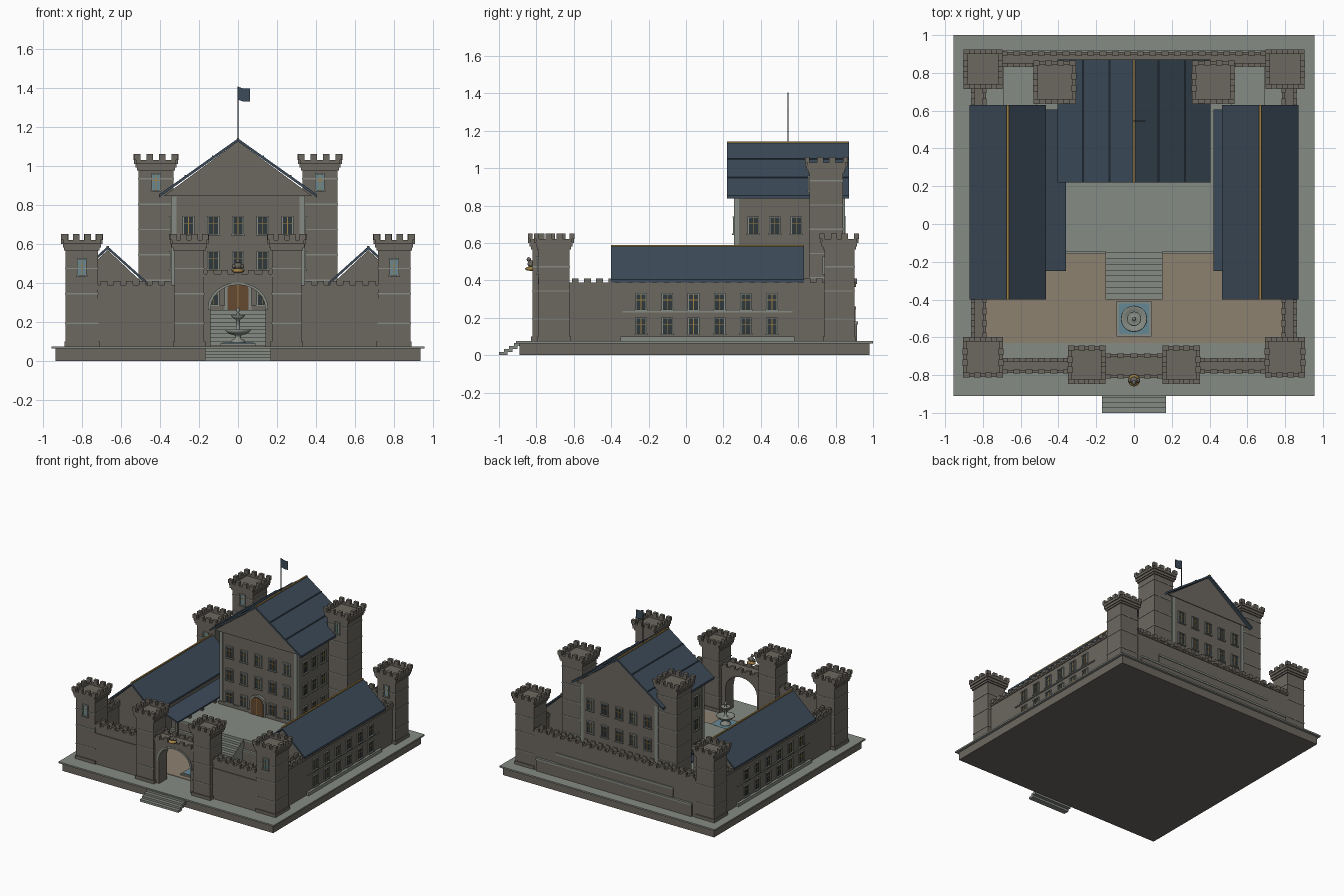
import bpy, bmesh, math
from mathutils import Vector, Matrix

if "Cube" in bpy.data.objects:
    bpy.data.objects.remove(bpy.data.objects["Cube"])

def mat(name, c):
    m = bpy.data.materials.new(name)
    m.diffuse_color = (*c, 1)
    m.use_nodes = True
    m.node_tree.nodes["Principled BSDF"].inputs["Base Color"].default_value = m.diffuse_color
    return m

STONE = mat("stone", (.15, .135, .115)); ROOF = mat("slate", (.045, .07, .1))
TRIM = mat("trim", (.24, .26, .23)); SAND = mat("sand", (.27, .22, .16))
GOLD = mat("gold", (.35, .22, .06)); WATER = mat("water", (.13, .25, .3))
WOOD = mat("wood", (.13, .065, .03)); GLASS = mat("dark_glass", (.03, .04, .045))
parts = {}

def part(name, m):
    if name not in parts:
        parts[name] = (bmesh.new(), m)
    return parts[name][0]

def box(name, m, x0, x1, y0, y1, z0, z1):
    M = Matrix.Translation(((x0+x1)/2, (y0+y1)/2, (z0+z1)/2)) @ Matrix.Diagonal((x1-x0, y1-y0, z1-z0, 1))
    bmesh.ops.create_cube(part(name, m), size=1, matrix=M)

def prism(name, m, pts, y0, y1):
    """Extrude an x-z outline along y."""
    bm = part(name, m)
    f = bm.faces.new([bm.verts.new((x, y0, z)) for x, z in pts])
    r = bmesh.ops.extrude_face_region(bm, geom=[f])
    bmesh.ops.translate(bm, verts=[v for v in r["geom"] if isinstance(v, bmesh.types.BMVert)], vec=(0, y1-y0, 0))

def lathe(name, m, pts, x, y, n=24):
    bm = part(name, m)
    vs = [bm.verts.new((x+r, y, z)) for r, z in pts]
    es = [bm.edges.new(p) for p in zip(vs, vs[1:])]
    bmesh.ops.spin(bm, geom=vs+es, cent=(x, y, 0), axis=(0, 0, 1), angle=2*math.pi, steps=n)
    bmesh.ops.remove_doubles(bm, verts=bm.verts, dist=1e-5)

def window(x, y, z, w, h, nx, ny, glass=GLASS):
    """Framed window on a wall facing (nx, ny), z is the sill."""
    def b(name, m, u0, u1, d0, d1, z0, z1):
        if ny:
            box(name, m, x+u0, x+u1, min(y+d0*ny, y+d1*ny), max(y+d0*ny, y+d1*ny), z0, z1)
        else:
            box(name, m, min(x+d0*nx, x+d1*nx), max(x+d0*nx, x+d1*nx), y+u0, y+u1, z0, z1)
    f = .007
    b("window_panes_"+glass.name, glass, -w/2, w/2, -.01, .003, z, z+h)
    for s in (-1, 1):
        b("window_frames", TRIM, s*w/2-f/2, s*w/2+f/2, -.01, .009, z, z+h)
    b("window_frames", TRIM, -w/2-.008, w/2+.008, -.01, .014, z-.008, z)
    b("window_frames", TRIM, -w/2-.004, w/2+.004, -.01, .011, z+h, z+h+.007)
    b("window_bars", GOLD, -.002, .002, -.01, .006, z, z+h)
    b("window_bars", GOLD, -w/2, w/2, -.01, .006, z+h*.6, z+h*.6+.004)

def tower(name, cx, cy, r, z0, top, bands, win=None):
    """Square tower with flared crown and merlons."""
    def sq(n, m, e, a, b):
        box(n, m, cx-e, cx+e, cy-e, cy+e, a, b)
    sq(name, STONE, r, z0, top-.07)
    sq(name, STONE, r+.007, z0, z0+.03)
    sq(name, STONE, r+.008, top-.085, top-.07)
    sq(name, STONE, r+.015, top-.07, top-.045)
    for z in bands:
        sq("tower_bands", TRIM, r+.003, z, z+.007)
    e = r+.012
    for s in (-1, 1):   # parapet and merlons
        box(name, STONE, cx-e, cx+e, cy+s*e-.011, cy+s*e+.011, top-.05, top-.03)
        box(name, STONE, cx+s*e-.011, cx+s*e+.011, cy-e, cy+e, top-.05, top-.03)
        for i in range(4):
            t = (i-1.5)/1.5*(e-.006)
            box(name, STONE, cx+t-.017, cx+t+.017, cy+s*e-.013, cy+s*e+.013, top-.03, top)
            if 0 < i < 3:
                box(name, STONE, cx+s*e-.013, cx+s*e+.013, cy+t-.017, cy+t+.017, top-.03, top)
    if win:
        window(cx, cy-r, win, .042, .08, 0, -1, WATER)

def wall(name, a, b, c, along_x, top=.41, z0=.07, t=.03):
    """Crenellated wall from a to b at offset c."""
    def bx(u0, u1, v0, v1, zz0, zz1):
        if along_x:
            box(name, STONE, u0, u1, c+v0, c+v1, zz0, zz1)
        else:
            box(name, STONE, c+v0, c+v1, u0, u1, zz0, zz1)
    bx(a, b, -t, t, z0, top-.03)
    bx(a, b, -t-.006, t+.006, top-.045, top-.035)
    n = max(2, round((b-a)/.066))
    for s in (-1, 1):
        bx(a, b, s*t-.008, s*t+.008, top-.035, top-.02)
        for i in range(n):
            u = a+(i+.5)*(b-a)/n
            bx(u-.018, u+.018, s*t-.011, s*t+.011, top-.03, top)

def gable_roof(name, cx, hw, y0, y1, ze, zr, t=.016):
    prism(name, ROOF, [(cx-hw, ze), (cx, zr), (cx+hw, ze), (cx+hw, ze-t), (cx, zr-t), (cx-hw, ze-t)], y0, y1)
    box("ridge_caps", GOLD, cx-.006, cx+.006, y0, y1, zr-.006, zr+.003)

# Base, courtyard and terrace tiers
box("base", STONE, -.935, .935, -.89, .98, 0, .065)
box("base_slab", TRIM, -.955, .955, -.91, 1, .063, .075)
box("courtyard", SAND, -.79, .79, -.63, -.15, .07, .079)
box("terrace_lower", STONE, -.69, .69, -.16, .915, .07, .17)
box("terrace_lower_top", TRIM, -.69, .69, -.16, .92, .165, .18)
box("terrace_upper", STONE, -.52, .52, -.14, .905, .07, .25)
box("terrace_upper_top", TRIM, -.52, .52, -.145, .91, .245, .26)

# Stairs
for i in range(9):
    box("court_stairs", TRIM, -.15, .15, -.40+i*.031, -.12, .075+i*.02, .1+i*.02)
for i in range(4):
    box("front_steps", TRIM, -.17, .17, -1+i*.027, -.975+i*.027+.02, i*.016, .018+i*.016)

# Towers and curtain walls
for s in (-1, 1):
    tower("front_tower", s*.80, -.705, .083, .07, .65, (.19, .34, .47), .44)
    tower("rear_tower", s*.80, .82, .08, .07, .65, (.19, .34, .47), .44)
    tower("gate_tower", s*.25, -.745, .076, .07, .65, (.19, .34, .47))
    tower("keep_tower", s*.42, .75, .09, .07, 1.06, (.28, .41, .54, .67, .8, .93), .875)
    wall("front_wall", *sorted((s*.325, s*.72)), -.75, True)
    box("front_wall", STONE, *sorted((s*.325, s*.72)), -.786, -.72, .07, .32)
    wall("side_wall", -.625, .745, s*.822, False)
wall("back_wall", -.72, .72, .872, True)

# Gatehouse arch
def arch(rx, zs, rz, n=12):
    return [(rx*math.cos(math.pi*i/n), zs+rz*math.sin(math.pi*i/n)) for i in range(n+1)]
prism("gate_arch", STONE, [(-.18, .075), (-.18, .42), (.18, .42), (.18, .075), (.14, .075)]
      + arch(.14, .27, .12) + [(-.14, .075)], -.80, -.70)
prism("gate_arch_trim", TRIM, [(.155, .26)] + arch(.155, .27, .132) + [(-.155, .26), (-.14, .26)]
      + arch(.14, .27, .12)[::-1] + [(.14, .26)], -.808, -.79)
wall("gate_parapet", -.175, .175, -.752, True, .465, .4, .055)

# Crest above the gate
bm = part("gate_crest", GOLD)
lathe("gate_crest", GOLD, [(0, .45), (.03, .455), (.032, .465), (.02, .472), (0, .475)], 0, -.828, 16)
for x, y, z, r in ((0, -.828, .488, .02), (0, -.84, .512, .012), (-.02, -.828, .485, .012), (.02, -.828, .485, .012)):
    bmesh.ops.create_icosphere(part("crest_figure", STONE), subdivisions=2, radius=r, matrix=Matrix.Translation((x, y, z)))

# Fountain
box("fountain_base", TRIM, -.093, .093, -.595, -.408, .075, .09)
box("fountain_water", WATER, -.08, .08, -.582, -.42, .085, .094)
lathe("fountain", TRIM, [(0, .09), (.04, .092), (.035, .105), (.015, .115), (.015, .13), (.05, .14), (.07, .16),
      (.064, .162), (.045, .15), (.012, .148), (.009, .21), (.025, .218), (.038, .235), (.033, .236), (.008, .226),
      (.006, .25), (.011, .262), (0, .275)], 0, -.502, 24)

# Keep
box("keep", STONE, -.34, .34, .26, .845, .2, .85)
box("keep", STONE, -.35, .35, .25, .855, .2, .285)
prism("keep_gable", STONE, [(-.38, .845), (0, 1.125), (.38, .845)], .24, .85)
gable_roof("keep_roof", 0, .405, .22, .872, .853, 1.14)
for x in (-.27, -.13, .13, .27):
    z = 1.14-abs(x)*.287/.405
    box("roof_seams", ROOF, x-.003, x+.003, .22, .872, z-.01, z+.004)
for x in (-.33, .33):
    for y in (.27, .835):
        box("keep_quoins", TRIM, x-.014, x+.014, y-.014, y+.014, .26, .843)
for z in (.29, .47, .65):
    for i in range(-2, 3):
        if i or z > .3:
            window(i*.127, .26, z, .055, .085, 0, -1)
        window(i*.127, .845, z, .055, .085, 0, 1)
    for s in (-1, 1):
        for y in (.36, .475, .59):
            window(s*.34, y, z, .055, .085, s, 0)

# Arched door
prism("door_frame", TRIM, [(.07, .26)] + arch(.07, .36, .06) + [(-.07, .26)], .243, .27)
prism("door", WOOD, [(.055, .262)] + arch(.055, .36, .045) + [(-.055, .262)], .238, .26)
box("door_seam", GOLD, -.002, .002, .235, .25, .262, .4)

# Side wings, with roofs, windows and lean-to galleries
for s in (-1, 1):
    cx = s*.668
    prism("wing", STONE, [(cx-.178, .07), (cx-.178, .40), (cx, .568), (cx+.178, .40), (cx+.178, .07)], -.375, .605)
    gable_roof("wing_roof", cx, .203, -.40, .63, .405, .587)
    for y0, y1, z0, z1, d in ((-.35, .58, .07, .1, .02), (-.34, .57, .228, .236, .008)):
        box("wing_ledges", TRIM, *sorted((s*.80, s*(.852+d))), y0, y1, z0, z1)
    for i in range(6):
        for z in (.115, .245):
            window(s*.852, -.24+i*.14, z, .055, .08, s, 0)
        window(s*.49, -.24+i*.14, .115, .055, .08, -s, 0)
    xe = .36 if s < 0 else .42
    prism("gallery_roof", ROOF, [(s*.5, .35), (s*xe, .30), (s*xe, .288), (s*.5, .338)], -.25, .605)
    for i in range(6):
        y = -.23+i*.16
        box("gallery_posts", STONE, s*(xe+.02)-.01, s*(xe+.02)+.01, y-.01, y+.01, .07, .3)

# Flag
box("flag_pole", GLASS, -.003, .003, .542, .548, 1.13, 1.405)
prism("flag", ROOF, [(0, 1.405), (.03, 1.395), (.062, 1.395), (.062, 1.328), (.03, 1.328), (0, 1.338)], .543, .547)

for name, (bm, m) in parts.items():
    bmesh.ops.recalc_face_normals(bm, faces=bm.faces)
    me = bpy.data.meshes.new(name)
    bm.to_mesh(me)
    bm.free()
    me.materials.append(m)
    ob = bpy.data.objects.new(name, me)
    bpy.context.collection.objects.link(ob)
    if name in ("fountain", "gate_crest", "crest_figure"):
        me.shade_smooth()
